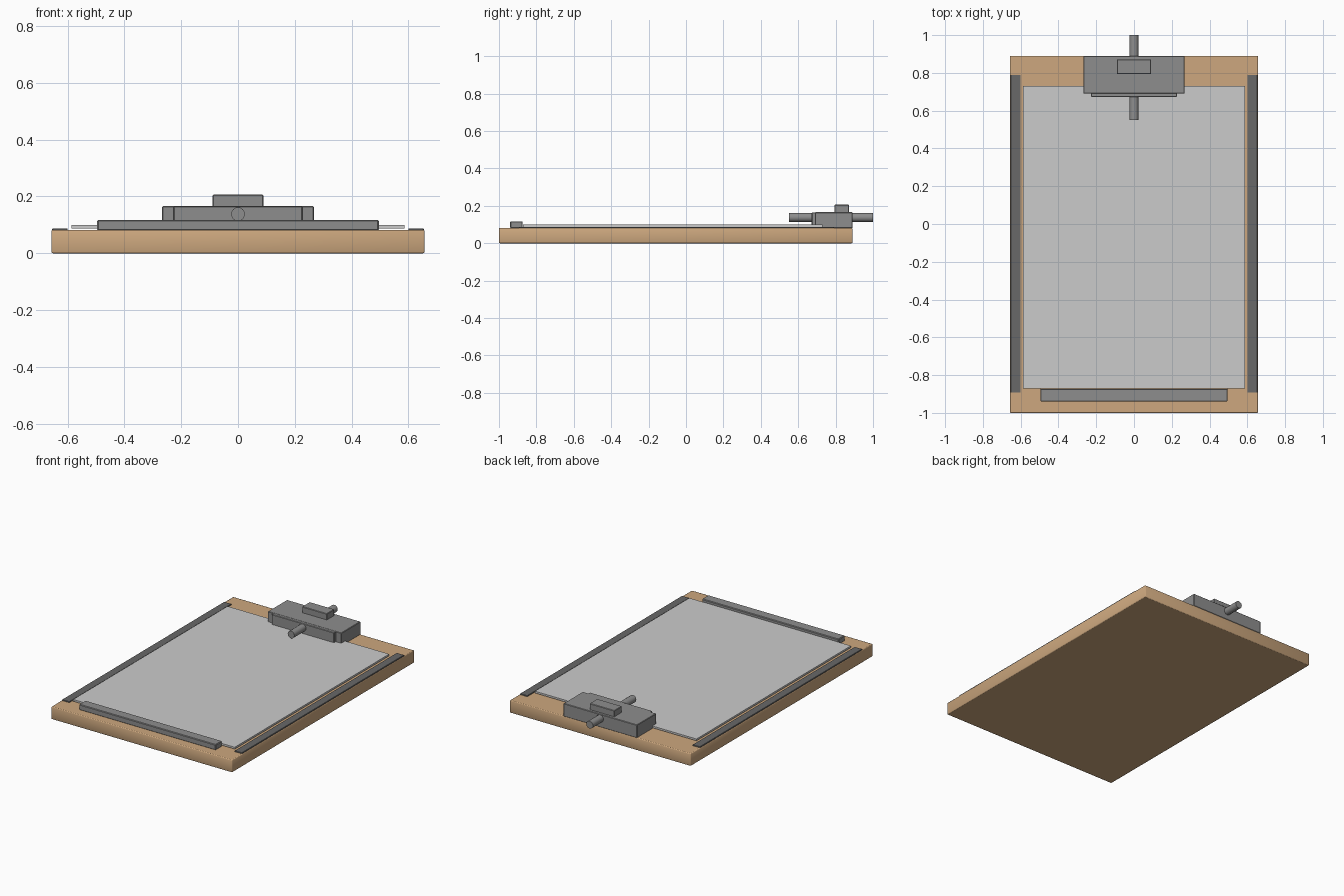
import bpy, math

if "Cube" in bpy.data.objects:
    bpy.data.objects.remove(bpy.data.objects["Cube"])


def material(name, rgb):
    m = bpy.data.materials.new(name)
    m.diffuse_color = (*rgb, 1)
    m.use_nodes = True
    m.node_tree.nodes["Principled BSDF"].inputs["Base Color"].default_value = m.diffuse_color
    return m


wood = material("wood", (0.61, 0.39, 0.21))
metal = material("metal", (0.27, 0.27, 0.27))
rubber = material("rubber", (0.14, 0.14, 0.14))


def finish(ob, name, mat):
    ob.name = name
    if mat:
        ob.data.materials.append(mat)
    return ob


def box(name, x0, x1, y0, y1, z0, z1, mat=None, bevel=0, segments=1, smooth=False):
    bpy.ops.mesh.primitive_cube_add(
        size=1, location=((x0 + x1) / 2, (y0 + y1) / 2, (z0 + z1) / 2))
    ob = bpy.context.object
    ob.scale = (x1 - x0, y1 - y0, z1 - z0)
    bpy.ops.object.transform_apply(location=False, rotation=False, scale=True)
    if bevel:
        mod = ob.modifiers.new("edge_bevel", 'BEVEL')
        mod.width = bevel
        mod.segments = segments
        if smooth:
            # rounded rims shade into the sides, broad faces stay flat
            bpy.ops.object.modifier_apply(modifier=mod.name)
            for p in ob.data.polygons:
                p.use_smooth = abs(p.normal.z) < 0.99
    return finish(ob, name, mat)


# Backing board with softened edges
box("board", -0.657, 0.657, -1.0, 0.89, 0.0, 0.082, wood, 0.005, 2, True)

# Sheet of paper
box("paper", -0.587, 0.587, -0.872, 0.73, 0.087, 0.099)

# Side strips
for side, name in ((-1, "left_strip"), (1, "right_strip")):
    a, b = sorted((side * 0.6, side * 0.654))
    box(name, a, b, -0.893, 0.79, 0.079, 0.088, rubber, 0.002)

# Bottom ledge
box("bottom_ledge", -0.496, 0.496, -0.94, -0.873, 0.08, 0.117, metal, 0.004)

# Clip body, front jaw and raised top block
box("clip_body", -0.267, 0.267, 0.69, 0.89, 0.08, 0.166, metal, 0.003)
box("clip_jaw", -0.227, 0.227, 0.672, 0.72, 0.08, 0.165, metal, 0.003)
box("clip_top_block", -0.09, 0.09, 0.793, 0.872, 0.16, 0.206, metal, 0.003)

# Rod passing through the clip from front to back
bpy.ops.mesh.primitive_cylinder_add(
    vertices=24, radius=0.024, depth=0.45,
    location=(0, 0.775, 0.138), rotation=(math.pi / 2, 0, 0))
bpy.ops.object.shade_smooth_by_angle()
finish(bpy.context.object, "clip_rod", metal)
